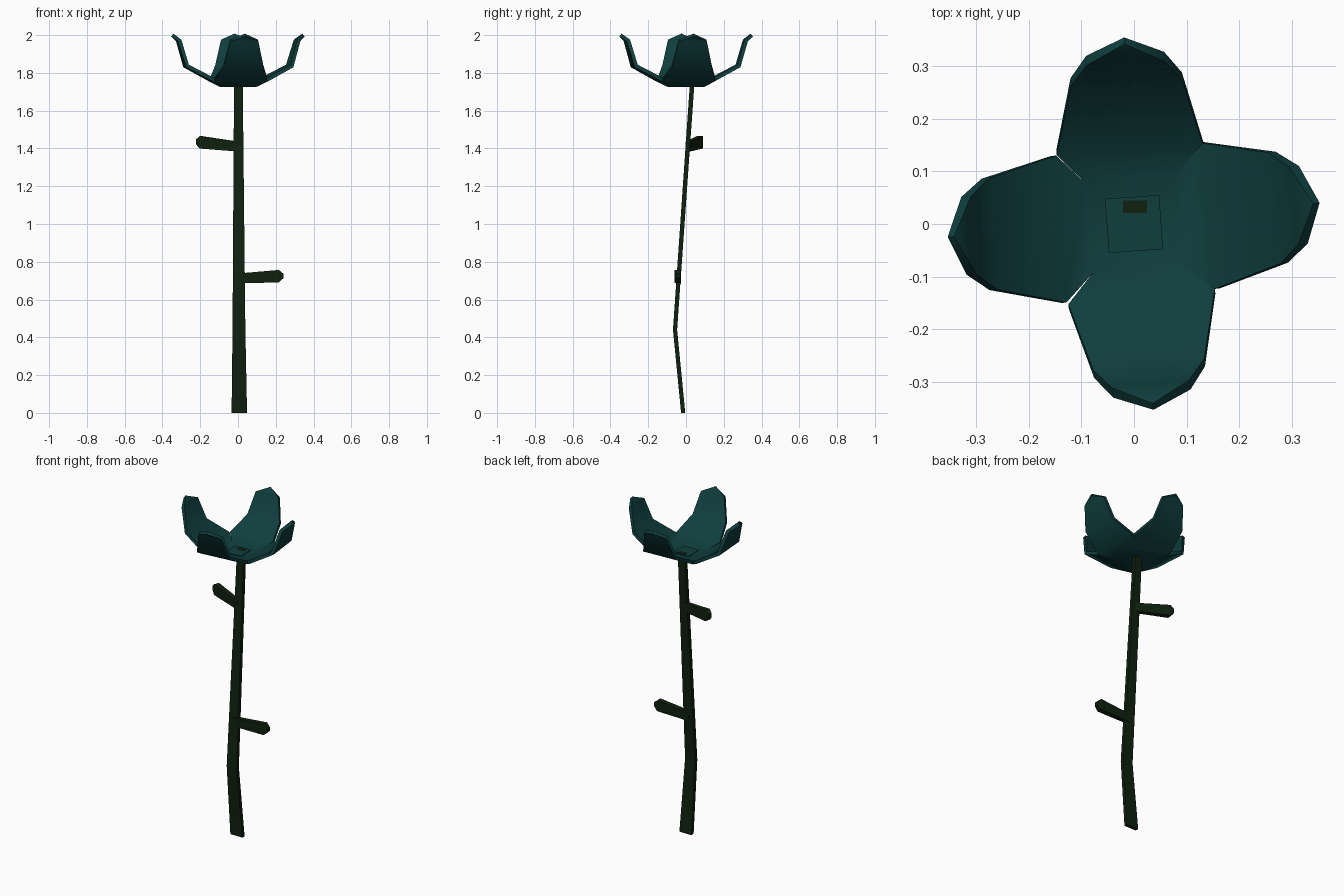
import bpy, bmesh
from math import radians, sin, cos, pi
from mathutils import Vector

cube = bpy.data.objects.get("Cube")
if cube:
    bpy.data.objects.remove(cube, do_unlink=True)


def material(name, rgb):
    m = bpy.data.materials.new(name)
    m.use_nodes = True
    m.diffuse_color = (*rgb, 1)
    m.node_tree.nodes["Principled BSDF"].inputs["Base Color"].default_value = (*rgb, 1)
    return m


teal = material("dark teal", (0.005, 0.048, 0.048))
green = material("stem green", (0.005, 0.015, 0.005))


def finish(bm, name, mat):
    bmesh.ops.recalc_face_normals(bm, faces=bm.faces)
    me = bpy.data.meshes.new(name)
    bm.to_mesh(me)
    bm.free()
    me.materials.append(mat)
    ob = bpy.data.objects.new(name, me)
    bpy.context.collection.objects.link(ob)
    return ob


def loft(name, rings, mat):
    """Skin a closed tube through four-cornered rings."""
    bm = bmesh.new()
    loops = [[bm.verts.new(p) for p in ring] for ring in rings]
    for a, b in zip(loops, loops[1:]):
        for i in range(4):
            j = (i + 1) % 4
            bm.faces.new((a[i], a[j], b[j], b[i]))
    bm.faces.new(loops[0])
    bm.faces.new(loops[-1])
    return finish(bm, name, mat)


SQUARE = ((-1, -1), (1, -1), (1, 1), (-1, 1))


# Stem: flat bar with one bend, (x, y, z, half width, half depth)
def stem_ring(x, y, z, w, d):
    return [(x + w * a, y + d * b, z) for a, b in SQUARE]


loft("stem", [stem_ring(0.007, -0.015, 0, 0.041, 0.011),
              stem_ring(0.005, -0.058, 0.44, 0.034, 0.011),
              stem_ring(0.002, 0.033, 1.75, 0.023, 0.012)], green)


# Twigs: stubs that swell slightly and end in a chamfer
def twig(name, start, end):
    start, end = Vector(start), Vector(end)
    side = (end - start).cross(Vector((0, 0, 1))).normalized()
    rings = []
    for t, h, d in ((0, 0.026, 0.013), (0.9, 0.033, 0.017), (1, 0.012, 0.011)):
        c = start.lerp(end, t)
        rings.append([c + side * d * a + Vector((0, 0, h * b)) for a, b in SQUARE])
    loft(name, rings, green)


twig("upper_twig", (0, 0.01, 1.41), (-0.22, 0.08, 1.435))
twig("lower_twig", (0, -0.04, 0.712), (0.24, -0.043, 0.725))

# Flower cup: square base with four bent petals sharing its corners
BASE_Z = 1.725
bm = bmesh.new()
corners = [bm.verts.new((0.125 * cos(a), 0.125 * sin(a), BASE_Z))
           for a in (radians(5) + pi / 4 + k * pi / 2 for k in range(4))]
bm.faces.new(corners)
ROWS = ((0.148, 1.757, 0.14), (0.283, 1.83, 0.106), (0.324, 1.968, 0.074))
for k, turn in enumerate((3, 4, 6, 6.5)):
    ang = radians(90 + 90 * k + turn)
    out, side = Vector((cos(ang), sin(ang), 0)), Vector((sin(ang), -cos(ang), 0))
    prev = (corners[k], corners[(k + 1) % 4])
    for r, z, w in ROWS:
        row = [bm.verts.new(out * r + side * w * s + Vector((0, 0, z))) for s in (1, -1)]
        bm.faces.new((prev[0], row[0], row[1], prev[1]))
        prev = row
    tip = bm.verts.new(out * 0.355 + Vector((0, 0, 1.992)))
    bm.faces.new((prev[0], tip, prev[1]))
flower = finish(bm, "petals", teal)
if flower.data.polygons[0].normal.z < 0:
    flower.data.flip_normals()
solid = flower.modifiers.new("thickness", "SOLIDIFY")
solid.thickness = 0.02
solid.offset = 1
bpy.context.view_layer.objects.active = flower
flower.select_set(True)
bpy.ops.object.modifier_apply(modifier=solid.name)
bpy.ops.object.shade_smooth_by_angle(angle=radians(60))

# Square plate in the middle of the cup
loft("flower_centre", [[(0.073 * cos(a), 0.073 * sin(a), z)
                        for a in (radians(4) + pi / 4 + k * pi / 2 for k in range(4))]
                       for z in (1.741, 1.748)], teal)
